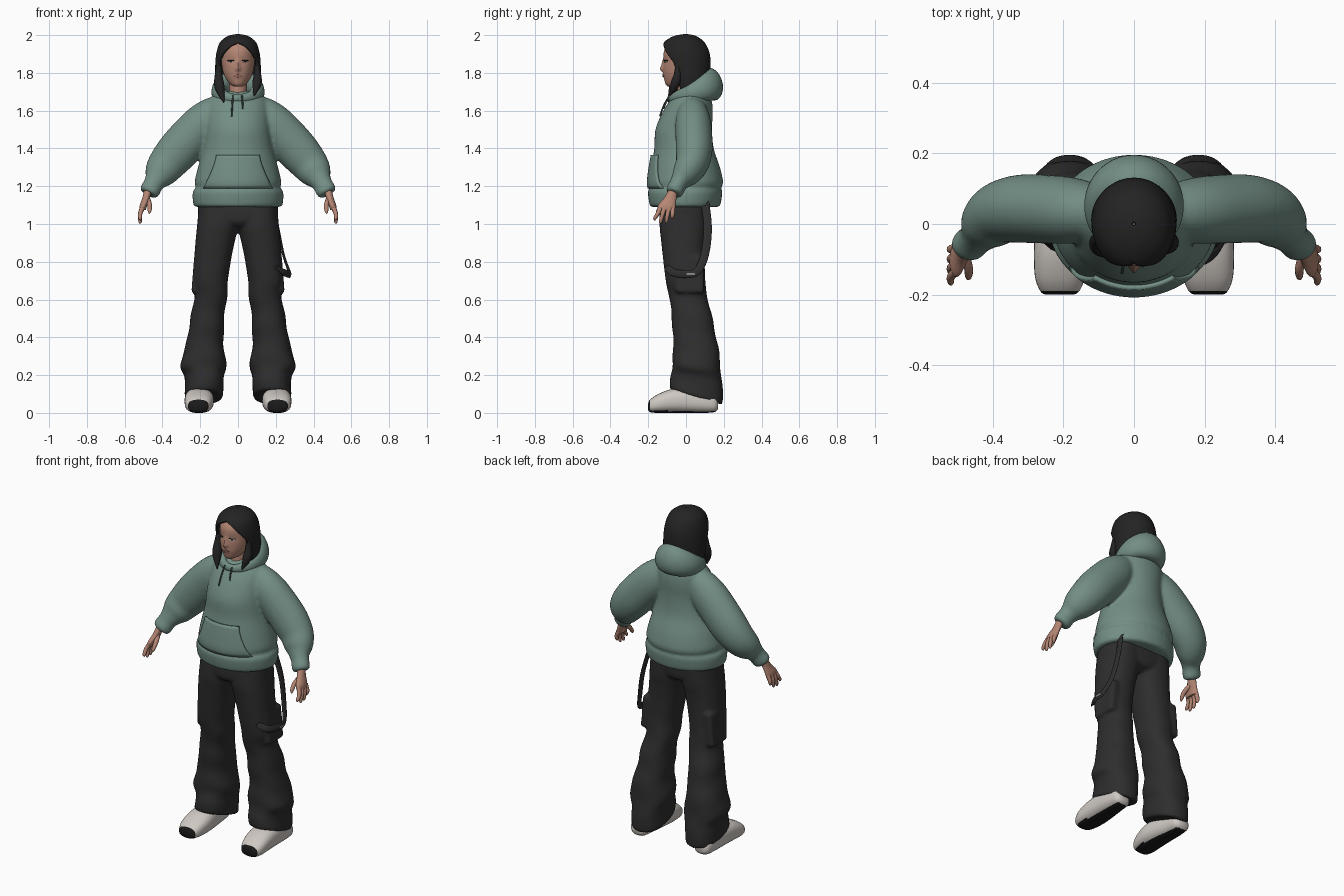
import bpy, bmesh, math
from mathutils import Vector

if "Cube" in bpy.data.objects:
    bpy.data.objects.remove(bpy.data.objects["Cube"])


def material(name, r, g, b):
    m = bpy.data.materials.new(name)
    m.use_nodes = True
    m.diffuse_color = (r, g, b, 1)
    m.node_tree.nodes["Principled BSDF"].inputs["Base Color"].default_value = (r, g, b, 1)
    return m


GREEN = material("sage_green", .17, .27, .23)
DARK_GREEN = material("dark_green", .06, .1, .085)
CHARCOAL = material("charcoal", .027, .027, .028)
HAIR = material("hair_black", .017, .017, .018)
SKIN = material("skin", .46, .24, .175)
LIP = material("lip", .33, .14, .11)
SHOE = material("shoe_white", .62, .58, .54)
SOLE = material("sole_black", .01, .01, .01)
GREY = material("buckle_grey", .25, .25, .25)
EYE = material("eye_white", .5, .45, .42)


def select(*obs):
    bpy.ops.object.select_all(action='DESELECT')
    for ob in obs:
        ob.select_set(True)
    bpy.context.view_layer.objects.active = obs[0]


def finish(name, bm, mats, mirror=False, thick=0):
    """Make the object with shared modifiers and smooth shading."""
    me = bpy.data.meshes.new(name)
    bm.to_mesh(me)
    bm.free()
    for m in mats:
        me.materials.append(m)
    ob = bpy.data.objects.new(name, me)
    bpy.context.collection.objects.link(ob)
    select(ob)
    if mirror:
        ob.modifiers.new("mirror", 'MIRROR').use_mirror_merge = False
        bpy.ops.object.modifier_apply(modifier="mirror")
    if thick:
        mod = ob.modifiers.new("thickness", 'SOLIDIFY')
        mod.thickness, mod.offset = thick, 0
    bpy.ops.object.shade_smooth_by_angle(angle=math.radians(50))
    return ob


def fuse(name, *parts):
    """Melt overlapping parts into one seamless cloth surface."""
    select(*parts)
    bpy.ops.object.join()
    ob = parts[0]
    ob.name = name
    mod = ob.modifiers.new("melt", 'REMESH')
    mod.mode, mod.voxel_size, mod.use_smooth_shade = 'VOXEL', .009, True
    mod = ob.modifiers.new("soften", 'SMOOTH')
    mod.factor, mod.iterations = .5, 7


def skin(name, rings, mats, closed=True, caps=True, rule=None, **kw):
    """Join rows of points into a surface."""
    bm = bmesh.new()
    rows = [[bm.verts.new(p) for p in ring] for ring in rings]
    n = len(rows[0])
    for a, b in zip(rows, rows[1:]):
        for i in range(n if closed else n - 1):
            j = (i + 1) % n
            bm.faces.new((a[i], a[j], b[j], b[i]))
    if closed and caps:
        bm.faces.new(rows[0])
        bm.faces.new(rows[-1])
    bmesh.ops.remove_doubles(bm, verts=bm.verts, dist=1e-5)
    bmesh.ops.recalc_face_normals(bm, faces=bm.faces)
    if rule:
        bm.normal_update()
        for f in bm.faces:
            f.material_index = rule(f)
    return finish(name, bm, mats, **kw)


def sample(keys, steps=5):
    """Smooth interpolation through rows of numbers."""
    out = []
    for i in range(len(keys) - 1):
        quad = [keys[max(i - 1, 0)], keys[i], keys[i + 1], keys[min(i + 2, len(keys) - 1)]]
        for s in range(steps):
            t = s / steps
            out.append(tuple(b + t * (c - a) / 2 + t * t * (a - 2.5 * b + 2 * c - d / 2)
                             + t ** 3 * (1.5 * (b - c) + (d - a) / 2) for a, b, c, d in zip(*quad)))
    return out + [tuple(keys[-1])]


def sym(*keys):
    return [(z, -w, w, y0, y1) for z, w, y0, y1 in keys]


def loft(name, keys, *mats, n=32, power=2, along='Z', gap=None, warp=None, **kw):
    """Stack oval sections given as level, low/high across and low/high deep."""
    rings = []
    for t, a0, a1, b0, b1 in sample(keys):
        g = gap(t) if gap else 0
        ring = []
        for i in range(n):
            ang = g + (2 * math.pi - 2 * g) * i / (n - 1 if gap else n)
            s, c = (math.copysign(abs(f) ** (2 / power), f) for f in (math.sin(ang), math.cos(ang)))
            a, b = (a0 + a1) / 2 + s * (a1 - a0) / 2, (b0 + b1) / 2 - c * (b1 - b0) / 2
            p = (a, b, t) if along == 'Z' else (a, t, b)
            ring.append(warp(*p) if warp else p)
        rings.append(ring)
    return skin(name, rings, mats, closed=not gap, **kw)


def tube(name, keys, mat, n=20, ref=(0, 1, 0), flat=1, **kw):
    """Sweep a round or flattened section along points with a radius each."""
    pts = sample(keys)
    rings = []
    for i, (x, y, z, r) in enumerate(pts):
        tan = Vector(pts[min(i + 1, len(pts) - 1)][:3]) - Vector(pts[max(i - 1, 0)][:3])
        u = tan.cross(Vector(ref)).normalized()
        v = u.cross(tan).normalized()
        rings.append([Vector((x, y, z)) + u * r * math.cos(k * math.tau / n)
                      + v * r * flat * math.sin(k * math.tau / n) for k in range(n)])
    return skin(name, rings, [mat], **kw)


def front_y(keys, x, z):
    rows = sorted(sample(keys))
    for a, b in zip(rows, rows[1:]):
        if a[0] <= z <= b[0]:
            t = (z - a[0]) / (b[0] - a[0])
            _, _, w, y0, y1 = (p + t * (q - p) for p, q in zip(a, b))
            return (y0 + y1) / 2 - (y1 - y0) / 2 * math.sqrt(max(0, 1 - (x / w) ** 2))


def patch(name, keys, mat, z0, z1, width, cx=0, lift=.002, thick=.004, rows=10, cols=14, **kw):
    """Plate laid on the front of a lofted part; width(t) is its half width."""
    grid = []
    for i in range(rows + 1):
        t = i / rows
        z = z0 + t * (z1 - z0)
        xs = [cx + width(t) * (2 * k / cols - 1) for k in range(cols + 1)]
        grid.append([(x, front_y(keys, x, z) - lift, z) for x in xs])
    return skin(name, grid, [mat], closed=False, thick=thick, **kw)


def oval(half):
    return lambda t: half * math.sqrt(max(.01, 1 - (2 * t - 1) ** 2))


def box(name, loc, size, mat, bevel, tilt=0, **kw):
    bm = bmesh.new()
    bmesh.ops.create_cube(bm, size=1)
    for v in bm.verts:
        x, y, z = (a * b for a, b in zip(v.co, size))
        v.co = Vector(loc) + Vector((x - tilt * z, y, z))
    bmesh.ops.bevel(bm, geom=bm.edges[:], offset=bevel, segments=3, profile=.5, affect='EDGES')
    return finish(name, bm, [mat], **kw)


# Hoodie: body with hem band, sleeves with cuffs, hood, pouch and strings
torso = sym((1.09, .215, -.18, .165), (1.1, .236, -.192, .182), (1.17, .24, -.202, .192),
            (1.19, .222, -.19, .185), (1.22, .23, -.195, .197), (1.3, .212, -.185, .18),
            (1.4, .185, -.168, .147), (1.5, .172, -.162, .138), (1.59, .167, -.125, .142),
            (1.65, .155, -.088, .137), (1.69, .12, -.055, .12), (1.705, .07, -.03, .1))
sleeves = [(.05, .035, 1.63, .06), (.12, .035, 1.587, .092), (.18, .038, 1.535, .108),
           (.25, .042, 1.463, .112), (.32, .043, 1.385, .111), (.375, .032, 1.32, .101),
           (.412, 0, 1.268, .086), (.436, -.03, 1.23, .06), (.45, -.043, 1.207, .053),
           (.467, -.06, 1.175, .054), (.475, -.067, 1.16, .045)]
fuse("hoodie", loft("hoodie_body", torso, GREEN, n=48),
     tube("sleeves", sleeves, GREEN, n=28, flat=.87, mirror=True))
hood = []
for i in range(49):
    ang = i * math.tau / 48
    back = (1 - math.cos(ang)) / 2
    high, wide = .022 + .065 * back, .018 + .042 * back
    ring = []
    for k in range(20):
        c, s = math.cos(k * math.tau / 20), math.sin(k * math.tau / 20)
        reach = wide * c - .012 * back * s
        ring.append(((.1 + reach) * math.sin(ang), .03 - (.105 + reach) * math.cos(ang),
                     1.665 + .075 * back + high * s))
    hood.append(ring)
skin("hood", hood, [GREEN], caps=False)
patch("pouch_pocket", torso, GREEN, 1.19, 1.365, lambda t: .112 + .068 * (1 - t) ** 1.4,
      lift=.006, thick=.014, cols=24)
for name, x, low in (("right_drawstring", -.034, 1.57), ("left_drawstring", .026, 1.61)):
    path = [(x * (.8 + .2 * t), front_y(torso, x, 1.68 + t * (low - 1.68)) - .006 - .02 * (1 - t),
             1.68 + t * (low - 1.68), .0045) for t in (0, .3, .6, 1)]
    tube(name, path, DARK_GREEN, n=8)

# Hands
loft("palms", [(1.19, .452, .495, -.088, -.042), (1.14, .466, .506, -.115, -.05),
               (1.1, .48, .52, -.148, -.055), (1.075, .488, .522, -.146, -.058)], SKIN, mirror=True)
for name, y, tip, low in (("index", -.134, -.165, 1.02), ("middle", -.112, -.135, 1.003),
                          ("ring", -.09, -.104, 1.006), ("little", -.069, -.073, 1.028)):
    tube(name + "_fingers", [(.504, y, 1.09, .013), (.518, (y + tip) / 2, 1.055, .0115),
                             (.518, tip, low + .01, .009), (.515, tip, low, .003)],
         SKIN, n=10, mirror=True)
tube("thumbs", [(.478, -.09, 1.13, .014), (.468, -.125, 1.1, .013), (.468, -.148, 1.07, .01),
                (.47, -.155, 1.055, .003)], SKIN, n=10, mirror=True)


# Head with sculpted nose, lips and eye sockets
def bump(x, z, cx, cz, rx, rz):
    return math.exp(-((x - cx) / rx) ** 2 - ((z - cz) / rz) ** 2)


def face(x, y, z):
    if y < -.03:
        y -= .016 * bump(x, z, 0, 1.82, .013, .013) + .009 * bump(x, z, 0, 1.845, .009, .025)
        y -= .005 * bump(x, z, 0, 1.785, .022, .012)
        y += .004 * bump(abs(x), z, .036, 1.865, .02, .014)
    return x, y, z


head = sym((1.728, .02, -.095, -.04), (1.742, .045, -.109, .02), (1.78, .07, -.117, .06),
           (1.82, .083, -.12, .09), (1.87, .088, -.119, .1), (1.92, .086, -.115, .1),
           (1.96, .07, -.085, .08), (1.985, .03, -.03, .04))
loft("head", head, SKIN, n=96, warp=face)
loft("neck", sym((1.62, .055, -.04, .06), (1.69, .047, -.045, .06), (1.78, .047, -.04, .06)), SKIN)
patch("lips", head, LIP, 1.777, 1.793, oval(.021), lift=.0045)
patch("eyes", head, EYE, 1.855, 1.865, oval(.014), cx=.037, rows=6, lift=0, mirror=True)
patch("irises", head, SOLE, 1.855, 1.865, oval(.006), cx=.037, lift=.001, rows=6, mirror=True)
patch("lashes", head, HAIR, 1.864, 1.867, lambda t: .017, cx=.038, lift=.001, rows=2, mirror=True)

# Hair: parted shell open over the face, plus front locks
loft("hair", sym((2, .004, -.004, .004), (1.99, .05, -.06, .05), (1.962, .088, -.108, .09),
                 (1.92, .105, -.13, .114), (1.87, .113, -.128, .124), (1.8, .115, -.105, .124),
                 (1.74, .113, -.085, .115), (1.69, .1, -.06, .1)),
     HAIR, n=48, gap=lambda z: min(1.05, 3.3 * max(0, 1.956 - z) ** .5), caps=False, thick=.012)
tube("right_hair_lock", [(-.1, -.045, 1.85, .01), (-.103, -.045, 1.79, .02),
                         (-.097, -.064, 1.72, .026), (-.075, -.095, 1.645, .003)], HAIR)
tube("left_hair_lock", [(.1, -.045, 1.85, .01), (.103, -.045, 1.79, .02),
                        (.1, -.058, 1.74, .024), (.085, -.085, 1.68, .003)], HAIR)


# Trousers: flared legs with slanted hems, seat, cargo pockets and hanging strap
def drape(x, y, z):
    low = min(1, max(0, (.32 - z) / .2))
    fold = .003 * math.sin(38 * z + 9 * y) * min(1, max(0, (.8 - z) * 3))
    return x + fold, y + fold, z - .29 * (y - .05) * low


legs = [(1.13, 0, .205, -.13, .115), (1, -.004, .216, -.14, .115), (.92, .014, .224, -.133, .105),
        (.82, .035, .232, -.122, .1), (.7, .053, .24, -.108, .102), (.62, .057, .23, -.09, .112),
        (.5, .073, .252, -.075, .14), (.35, .075, .278, -.068, .17), (.25, .062, .308, -.072, .184),
        (.19, .073, .28, -.078, .19), (.1, .082, .286, -.087, .197), (.085, .085, .28, -.085, .19)]
seat = sym((1.15, .2, -.13, .115), (1.05, .21, -.14, .118), (1, .13, -.13, .108), (.975, .04, -.08, .06))
fuse("trousers", loft("trouser_legs", legs, CHARCOAL, power=2.3, warp=drape, mirror=True),
     loft("trouser_seat", seat, CHARCOAL, power=2.4),
     box("cargo_pockets", (.214, .02, .735), (.05, .15, .2), CHARCOAL, .012, tilt=.08, mirror=True))
tube("hanging_strap", [(.18, .1, 1.12, .022), (.212, .115, .98, .022), (.24, .1, .84, .022),
                       (.27, .06, .75, .021), (.272, 0, .735, .02), (.24, -.07, .745, .02),
                       (.2, -.1, .775, .019)], CHARCOAL, ref=(1, 0, 0), flat=.3)
box("strap_buckle", (.277, .025, .735), (.012, .045, .012), GREY, .002)

# Shoes with black soles and toe tips
loft("shoes", [(-.2, .172, .25, .015, .05), (-.19, .155, .265, .004, .07), (-.15, .138, .28, 0, .098),
               (-.08, .128, .283, 0, .125), (0, .135, .28, 0, .132), (.09, .15, .275, 0, .12),
               (.15, .162, .265, .004, .095), (.17, .185, .245, .02, .06)], SHOE, SOLE,
     along='Y', power=2.5, mirror=True,
     rule=lambda f: int(f.normal.z < -.85 or (f.calc_center_median().y < -.19 and f.normal.y < -.4)))
